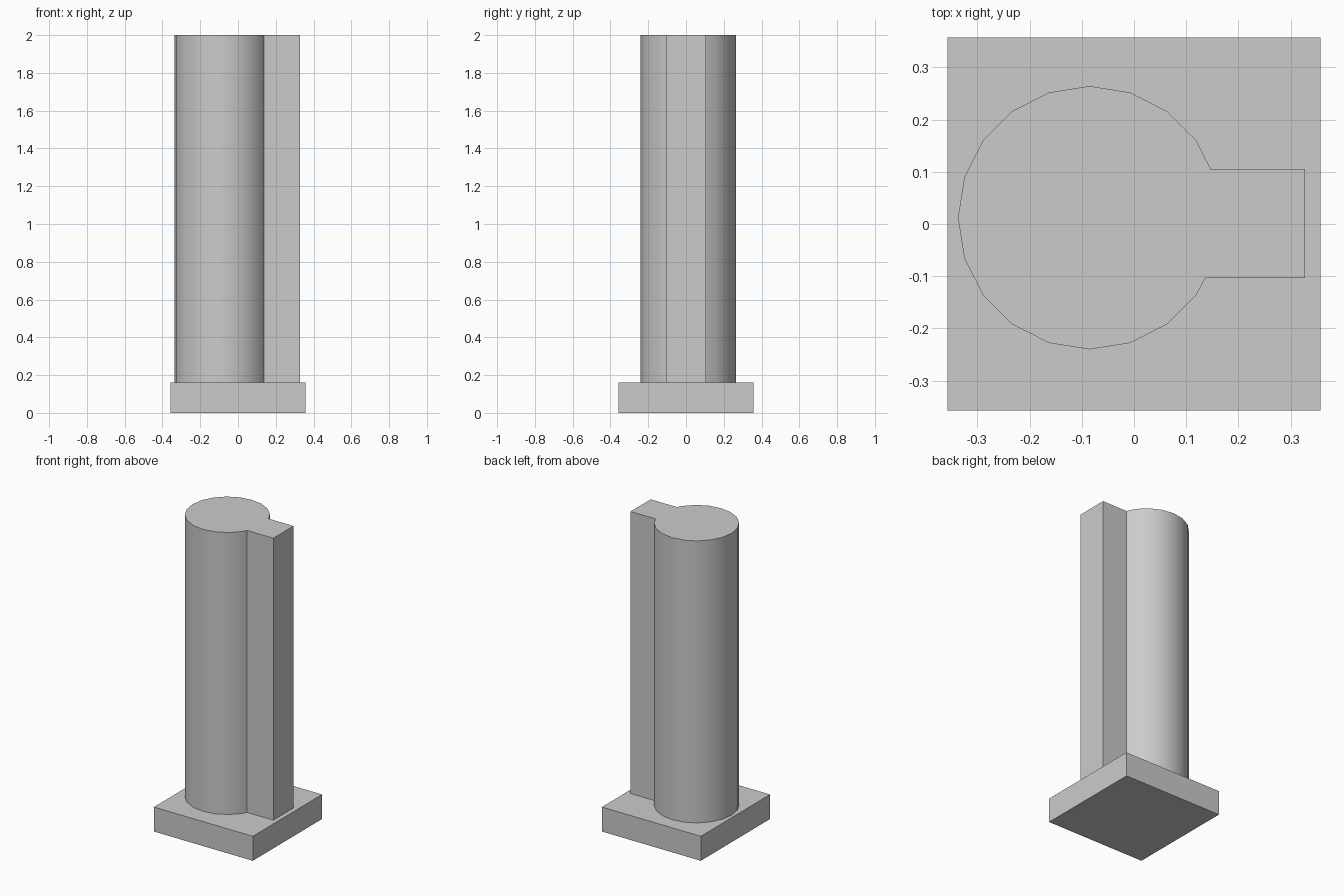
import bpy, bmesh, math

old = bpy.data.objects.get("Cube")
if old:
    bpy.data.objects.remove(old, do_unlink=True)

grey = bpy.data.materials.new("plain grey")
grey.use_nodes = True
colour = (0.6, 0.6, 0.6, 1)
grey.diffuse_color = colour
grey.node_tree.nodes["Principled BSDF"].inputs["Base Color"].default_value = colour


def prism(name, outline, bottom, top):
    """Extrude a flat outline upwards into a closed solid."""
    bm = bmesh.new()
    face = bm.faces.new([bm.verts.new((x, y, bottom)) for x, y in outline])
    side = bmesh.ops.extrude_face_region(bm, geom=[face], use_keep_orig=True)
    moved = [v for v in side["geom"] if isinstance(v, bmesh.types.BMVert)]
    bmesh.ops.translate(bm, vec=(0, 0, top - bottom), verts=moved)
    bmesh.ops.recalc_face_normals(bm, faces=bm.faces)
    mesh = bpy.data.meshes.new(name)
    bm.to_mesh(mesh)
    bm.free()
    mesh.materials.append(grey)
    obj = bpy.data.objects.new(name, mesh)
    bpy.context.collection.objects.link(obj)
    return obj


# Square base slab
half = 0.357
prism("base", [(-half, -half), (half, -half), (half, half), (-half, half)], 0, 0.16)

# Round column with a rectangular fin on its left, as one outline
cx, cy, radius, sides = -0.085, 0.012, 0.252, 20
outline = []
for i in range(2, sides - 1):
    a = math.tau * i / sides
    outline.append((cx + radius * math.cos(a), cy + radius * math.sin(a)))
fin = [(0.137, -0.103), (0.327, -0.103), (0.327, 0.105), (0.147, 0.105)]
column = prism("column_with_fin", outline + fin, 0.16, 2)

# Smooth round wall, crisp corners
bpy.ops.object.select_all(action="DESELECT")
column.select_set(True)
bpy.context.view_layer.objects.active = column
bpy.ops.object.shade_smooth_by_angle(angle=math.radians(30))
